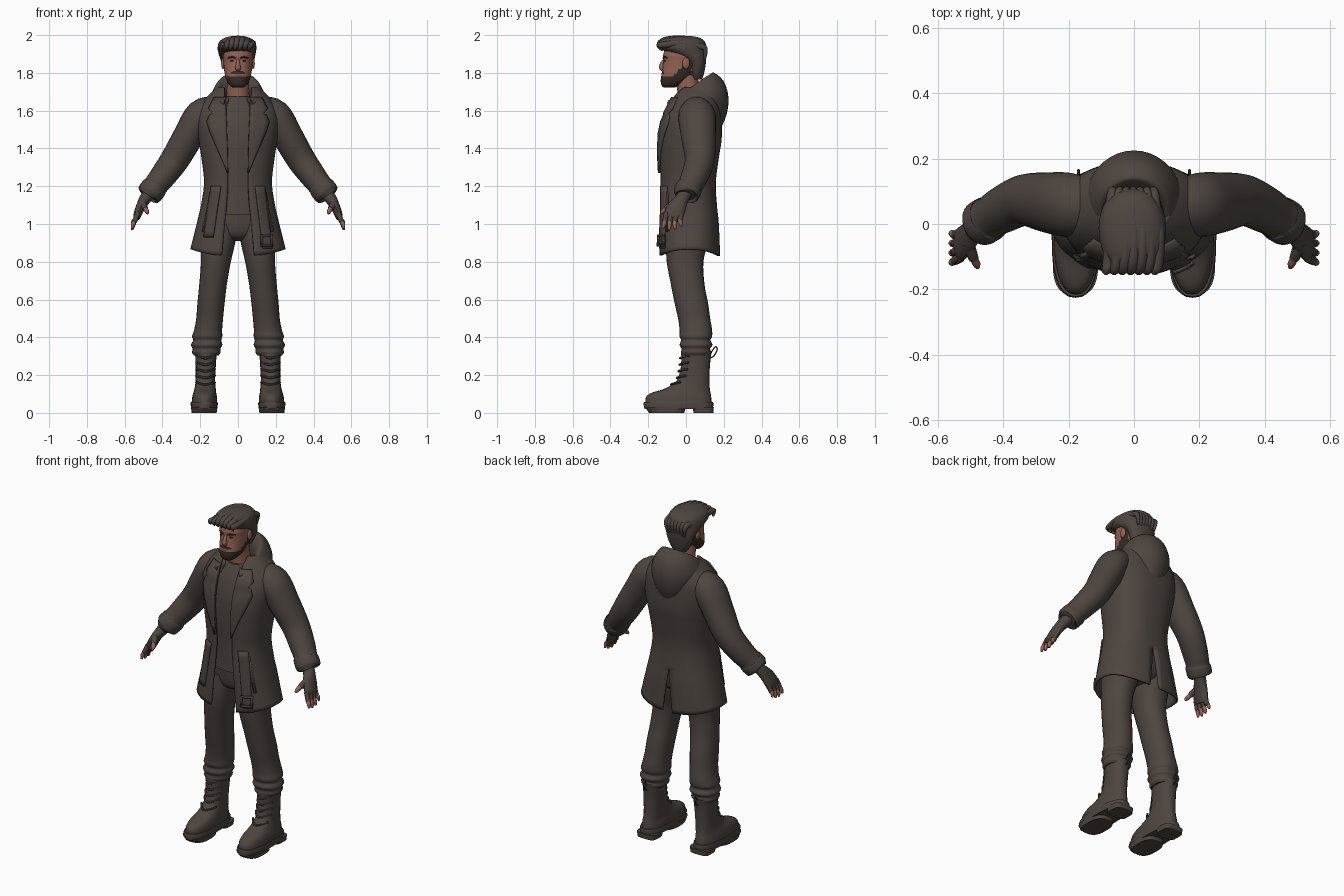
import bpy, bmesh, math
from mathutils import Vector


def material(name, rgb):
    m = bpy.data.materials.new(name)
    m.diffuse_color = (*rgb, 1)
    return m


BROWN = material("dark_brown_cloth", (0.076, 0.060, 0.051))
SKIN = material("skin", (0.30, 0.125, 0.088))
BEARD = material("beard_brown", (0.035, 0.025, 0.021))
LIP = material("lip_red", (0.26, 0.075, 0.06))


def smooth(rows, k):
    """Catmull-Rom interpolation of a list of tuples, k steps per span."""
    out, n = [], len(rows)
    for i in range(n - 1):
        a, b, c, d = rows[max(i - 1, 0)], rows[i], rows[i + 1], rows[min(i + 2, n - 1)]
        for s in range(k):
            t = s / k
            out.append(tuple(0.5 * (2 * q + (r - p) * t + (2 * p - 5 * q + 4 * r - u) * t * t
                             + (3 * q - p - 3 * r + u) * t ** 3) for p, q, r, u in zip(a, b, c, d)))
    return out + [tuple(rows[-1])]


def grid(name, rows, mats, closed=True, caps=True, mirror=False, thick=0, skip=None, angle=50):
    """Skin rows of points into one object."""
    bm = bmesh.new()
    vs = [[bm.verts.new(p) for p in r] for r in rows]
    n = len(rows[0])
    for i in range(len(rows) - 1):
        for j in range(n if closed else n - 1):
            if not (skip and skip(i, j)):
                k = (j + 1) % n
                bm.faces.new((vs[i][j], vs[i][k], vs[i + 1][k], vs[i + 1][j]))
    if caps:
        bm.faces.new(vs[0])
        bm.faces.new(vs[-1])
    bmesh.ops.recalc_face_normals(bm, faces=bm.faces)
    me = bpy.data.meshes.new(name)
    bm.to_mesh(me)
    bm.free()
    for m in mats:
        me.materials.append(m)
    me.polygons.foreach_set("use_smooth", [True] * len(me.polygons))
    me.set_sharp_from_angle(angle=math.radians(angle))
    ob = bpy.data.objects.new(name, me)
    bpy.context.collection.objects.link(ob)
    if thick:
        mod = ob.modifiers.new("thickness", "SOLIDIFY")
        mod.thickness, mod.offset = thick, 0
    if mirror:
        ob.modifiers.new("mirror", "MIRROR").use_mirror_merge = False
    return ob


def spow(v, e):
    return math.copysign(abs(v) ** e, v)


def loft(name, secs, mat, k=4, n=28, p=2.2, **kw):
    """Stack horizontal sections (z, centre x, half width, front y, back y)."""
    rows = []
    for z, cx, a, y0, y1 in smooth(secs, k):
        rows.append([(cx + a * spow(math.sin(t), 2 / p),
                      (y0 + y1) / 2 - (y1 - y0) / 2 * spow(math.cos(t), 2 / p), z)
                     for t in (2 * math.pi * i / n for i in range(n))])
    return grid(name, rows, mat if isinstance(mat, list) else [mat], **kw)


def tube(name, pts, mat, k=4, n=14, ref=(0, 1, 0), **kw):
    """Sweep an ellipse along (x, y, z, radius along ref, other radius)."""
    pts = smooth([q if len(q) == 5 else (*q, q[3]) for q in pts], k)
    rows = []
    for i, q in enumerate(pts):
        t = (Vector(pts[min(i + 1, len(pts) - 1)][:3]) - Vector(pts[max(i - 1, 0)][:3])).normalized()
        u = (Vector(ref) - t * t.dot(Vector(ref))).normalized()
        w = t.cross(u)
        rows.append([Vector(q[:3]) + u * q[3] * math.cos(s) + w * q[4] * math.sin(s)
                     for s in (2 * math.pi * j / n for j in range(n))])
    return grid(name, rows, [mat], **kw)


def ball(name, c, r, mat, mirror=False):
    secs = []
    for i in range(9):
        s = math.pi * (0.03 + 0.94 * i / 8)
        f = math.sin(s)
        secs.append((c[2] - r[2] * math.cos(s), c[0], r[0] * f, c[1] - r[1] * f, c[1] + r[1] * f))
    return loft(name, secs, mat, k=1, n=16, p=2, mirror=mirror)


# Coat: z, half width, front y, back y, half opening
COAT = smooth([(.83, .247, -.14, .175, .085), (1.0, .213, -.138, .168, .07), (1.1, .19, -.135, .158, .06),
               (1.22, .174, -.132, .152, .053), (1.35, .188, -.138, .168, .056), (1.45, .203, -.138, .183, .06),
               (1.55, .215, -.118, .183, .063), (1.62, .198, -.09, .178, .066), (1.68, .15, -.06, .16, .07),
               (1.72, .105, -.02, .13, .07)], 5)
P, N = 2.4, 56


def coat_ring(z, a, y0, y1, g):
    f0 = math.asin((g / a) ** (P / 2))
    row = []
    for i in range(N):
        t = f0 + (2 * math.pi - 2 * f0) * i / (N - 1)
        row.append([a * spow(math.sin(t), 2 / P), (y0 + y1) / 2 - (y1 - y0) / 2 * spow(math.cos(t), 2 / P),
                    z + .035 * math.sin(t) ** 2 * max(0, 1 - z) / .17])
    vent = .003 + .03 * max(0, (1.08 - z) / .25)
    row[N // 2 - 1][0], row[N // 2][0] = vent, -vent
    return row


grid("coat", [coat_ring(*s) for s in COAT], [BROWN], closed=False, caps=False, thick=.012,
     skip=lambda i, j: j == N // 2 - 1 and COAT[i][0] < 1.07)


def front_y(x, z):
    s = min(COAT, key=lambda c: abs(c[0] - z))
    return (s[2] + s[3]) / 2 - (s[3] - s[2]) / 2 * (1 - min(abs(x) / s[1], 1) ** P) ** (1 / P)


def strip(name, rows, off, thick, mirror=False):
    """Panel lying on the coat front: rows of (z, x from, x to)."""
    pts = [[(x, front_y(x, z) - off, z) for x in (a + (b - a) * j / 5 for j in range(6))] for z, a, b in rows]
    return grid(name, pts, [BROWN], closed=False, caps=False, thick=thick, mirror=mirror)


# Lapels, hanging belt ends and pocket edging
strip("lapel", [(1.67, .064, .125), (1.61, .062, .155), (1.585, .062, .135), (1.575, .062, .15),
                (1.54, .06, .165), (1.48, .058, .145), (1.4, .055, .11), (1.32, .053, .075), (1.27, .052, .056)],
      .012, .012, mirror=True)
for side, low in ((1, .87), (-1, .93)):
    rows = []
    for i in range(10):
        z = 1.2 + (low - 1.2) * i / 9
        c = .115 + .04 * i / 9
        rows.append((z, side * (c - .024), side * (c + .024)))
    strip("belt_end", rows, .012, .014)
for z0, z1, x0, x1 in ((.945, .935, .12, .182), (.89, .88, .12, .182), (.945, .88, .12, .13), (.945, .88, .172, .182)):
    strip("buckle_bar", [(z0, x0, x1), (z1, x0, x1)], .024, .012)
strip("pocket_welt", [(1.17, .135, .146), (1.08, .15, .162), (.96, .175, .187)], .01, .01, mirror=True)

# Hood resting behind the neck
rows = []
for i in range(41):
    f = math.radians(-150 + 300 * i / 40)
    u, b = (1 + math.cos(f)) / 2, max(0, math.cos(f)) ** 2
    top = 1.65 + .15 * u
    prof = [(.14 + .012 * b, 1.62 - .12 * b), (.15 + .035 * b, 1.64 - .06 * b), (.135 + .03 * u + .03 * b, 1.655 + .015 * u),
            (.12 + .03 * u + .02 * b, top - .045), (.1 + .02 * u, top), (.078 + .02 * u, top - .01),
            (.07, top - .06), (.072, 1.61)]
    rows.append([(r * math.sin(f), .03 + r * math.cos(f), z) for r, z in smooth(prof, 3)])
grid("hood", rows, [BROWN])

# Sleeves with a turned cuff
tube("sleeve", [(.12, .055, 1.60, .075), (.195, .058, 1.575, .098, .085), (.265, .066, 1.46, .092, .081),
                (.335, .073, 1.34, .079, .076), (.40, .045, 1.25, .072, .069), (.437, .022, 1.202, .066, .064),
                (.445, .016, 1.19, .071, .069), (.472, 0, 1.158, .069, .067), (.476, -.002, 1.153, .05, .05)],
     BROWN, n=24, mirror=True)

# Fingerless gloves and fingers
tube("glove", [(.455, .006, 1.18, .036, .034), (.49, -.02, 1.135, .036, .032), (.513, -.045, 1.095, .048, .026),
               (.53, -.062, 1.055, .052, .022), (.536, -.068, 1.03, .046, .016)], BROWN, mirror=True)
for i in range(4):
    y = -.103 + .026 * i
    dip = (.008, 0, .004, .02)[i]
    mid, tip = (.546, y - .008, 1.018), (.56, y - .018 + .006 * i, .968 + dip)
    tube("glove_finger", [(.53, y, 1.06, .014), (*mid, .0145), (.548, y - .009, 1.013, .0135)], BROWN, n=10, mirror=True)
    tube("finger", [(*mid, .0115), (.556, y - .014 + .003 * i, .99 + dip, .0115), (*tip, .006)], SKIN, n=10, mirror=True)
tube("glove_thumb", [(.51, -.055, 1.115, .02), (.497, -.09, 1.092, .018), (.49, -.107, 1.08, .015)], BROWN, n=10, mirror=True)
tube("thumb", [(.49, -.105, 1.081, .013), (.482, -.123, 1.066, .012), (.478, -.134, 1.055, .006)], SKIN, n=10, mirror=True)

# Shirt, seat and trouser legs
loft("shirt", [(1.05, 0, .162, -.117, .125), (1.2, 0, .155, -.114, .13), (1.35, 0, .17, -.12, .145),
               (1.48, 0, .18, -.118, .16), (1.58, 0, .165, -.095, .15), (1.64, 0, .11, -.07, .12),
               (1.675, 0, .07, -.052, .1)], BROWN, p=2.4)
loft("trouser_seat", [(.91, 0, .05, -.04, .07), (.94, 0, .12, -.085, .12), (1.0, 0, .165, -.1, .135),
                      (1.1, 0, .158, -.105, .13)], BROWN)
loft("trouser_leg", [(1.0, .1, .1, -.1, .125), (.9, .107, .092, -.105, .115), (.8, .117, .079, -.102, .092),
                     (.68, .132, .073, -.08, .098), (.58, .143, .072, -.06, .117), (.5, .15, .071, -.042, .128),
                     (.44, .158, .074, -.034, .138), (.405, .163, .08, -.034, .138), (.385, .163, .074, -.026, .13),
                     (.36, .166, .083, -.034, .14), (.34, .167, .074, -.024, .128), (.32, .168, .075, -.026, .132),
                     (.305, .168, .066, -.018, .122)], BROWN, mirror=True)

# Boots
loft("boot", [(.045, .178, .068, -.215, .138), (.08, .177, .066, -.213, .134), (.105, .176, .061, -.185, .13),
              (.13, .174, .056, -.11, .126), (.17, .173, .052, -.05, .124), (.24, .171, .053, -.028, .126),
              (.3, .17, .056, -.025, .132), (.325, .17, .058, -.026, .136), (.325, .17, .045, -.012, .12)],
     BROWN, p=2.3, mirror=True)
loft("boot_sole", [(.02, .179, .068, -.22, .142), (.05, .179, .073, -.226, .146), (.058, .179, .07, -.222, .143)],
     BROWN, k=1, p=2.5, mirror=True)
loft("boot_heel", [(0, .177, .06, .04, .145), (.03, .177, .064, .035, .147)], BROWN, k=1, p=4, mirror=True)
loft("boot_tread", [(0, .179, .066, -.195, -.01), (.03, .179, .07, -.218, 0)], BROWN, k=1, p=2.8, mirror=True)
for z, y in ((.15, -.075), (.185, -.045), (.22, -.036), (.255, -.03), (.29, -.027)):
    tube("boot_lace", [(.122, y + .045, z + .012, .006), (.145, y + .012, z + .006, .006), (.172, y - .003, z, .007),
                       (.199, y + .012, z + .006, .006), (.222, y + .045, z + .012, .006)],
         BROWN, n=6, ref=(0, 0, 1), mirror=True)
tube("boot_pull_loop", [(.17, .13, .29, .004), (.17, .15, .305, .004), (.17, .165, .335, .004),
                        (.17, .155, .35, .004), (.17, .13, .315, .004)], BROWN, n=6, ref=(1, 0, 0), mirror=True)

# Neck and head, with the beard and lips coloured by region
tube("neck", [(0, .03, 1.6, .066), (0, .015, 1.7, .06), (0, 0, 1.8, .058)], SKIN, n=20)
head = loft("head", [(1.722, 0, .028, -.118, -.06), (1.735, 0, .046, -.13, -.03), (1.76, 0, .061, -.134, .02),
                     (1.79, 0, .069, -.13, .055), (1.82, 0, .074, -.124, .075), (1.86, 0, .077, -.12, .085),
                     (1.9, 0, .08, -.12, .09), (1.95, 0, .07, -.1, .08), (1.98, 0, .035, -.06, .04)],
            [SKIN, BEARD, LIP], k=6, n=48)
for f in head.data.polygons:
    x, y, z = f.center
    if z < 1.778 + .95 * max(0, y + .075) and y < .03:
        f.material_index = 1
    if y < -.08 and abs(x) < .034 and 1.797 < z < 1.809:
        f.material_index = 1
    if y < -.08 and abs(x) < .023 and 1.781 < z < 1.797:
        f.material_index = 2
tube("nose", [(0, -.115, 1.872, .006, .008), (0, -.126, 1.85, .01, .01), (0, -.13, 1.828, .013, .015),
              (0, -.122, 1.814, .008, .012)], SKIN, n=12)
ball("ear", (.079, .0, 1.85), (.01, .02, .03), SKIN, mirror=True)
ball("eye", (.031, -.111, 1.864), (.012, .006, .0045), BEARD, mirror=True)
tube("eyebrow", [(.012, -.121, 1.878, .004), (.032, -.115, 1.884, .005), (.054, -.099, 1.879, .003)],
     BEARD, n=8, ref=(0, 0, 1), mirror=True)

# Hair cap and swept locks
loft("hair", [(1.765, 0, .045, .03, .085), (1.8, 0, .066, .02, .096), (1.85, -.002, .084, .012, .105),
              (1.885, -.004, .094, -.035, .107), (1.912, -.005, .1, -.105, .108), (1.935, -.005, .103, -.14, .108),
              (1.965, -.005, .094, -.14, .1), (1.985, -.004, .068, -.11, .075), (1.995, -.002, .03, -.06, .03)], BROWN)
for i in range(7):
    x = -.078 + .025 * i
    h = 1.98 - 4.5 * x * x
    tube("hair_lock", [(x - .016, -.125, 1.918, .005), (x - .008, -.143, 1.945, .014), (x, -.115, h - .008, .018),
                       (x + .004, -.03, h, .019), (x * .9, .05, h - .012, .018), (x * .85, .1, 1.93, .014),
                       (x * .75, .1, 1.87, .006)], BROWN, n=10, ref=(1, 0, 0))
